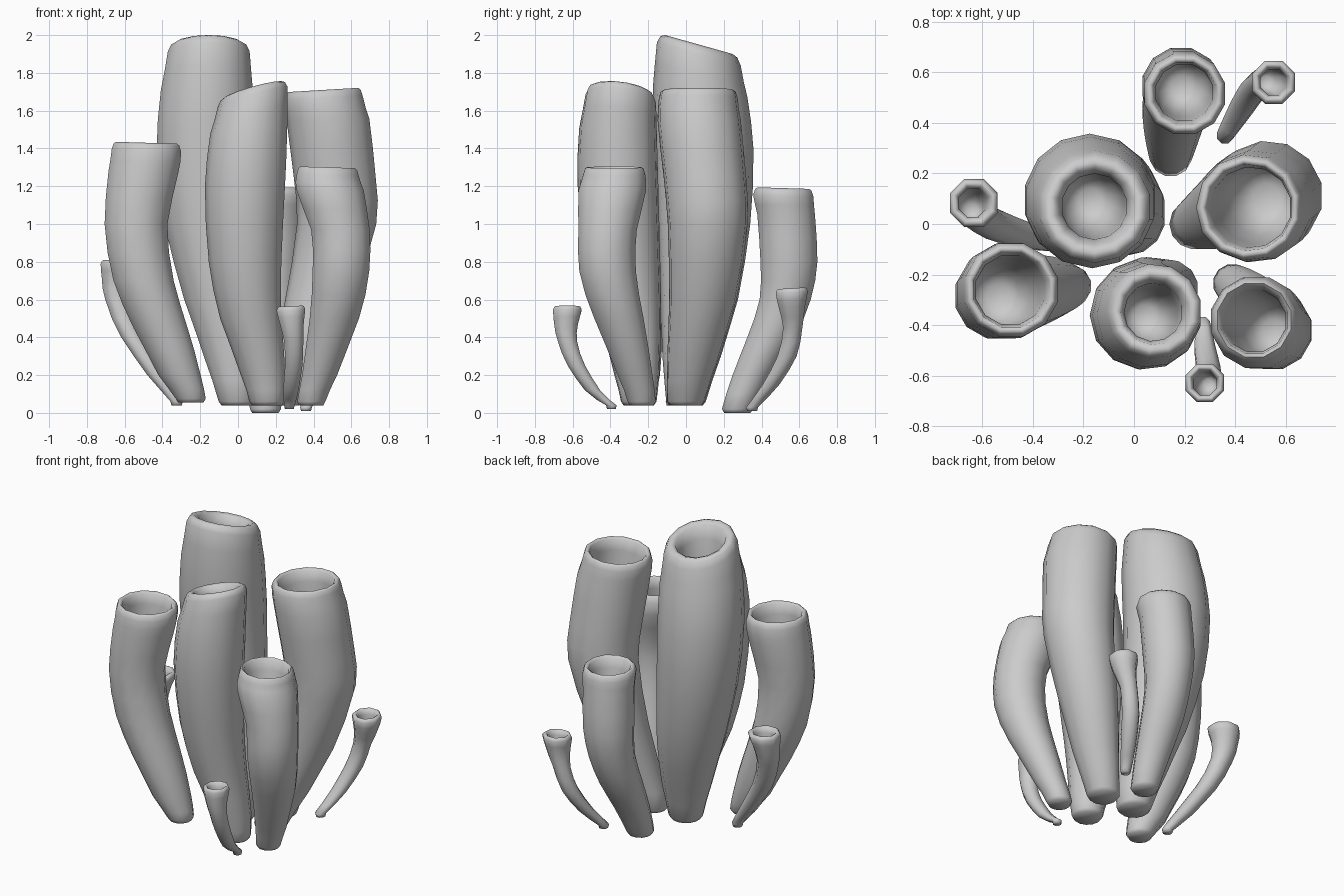
import bpy, bmesh, math


def refine(path):
    """Catmull-Rom midpoint between every two rows of the path."""
    out = [path[0]]
    for i in range(len(path) - 1):
        p0, p1, p2 = path[max(i - 1, 0)], path[i], path[i + 1]
        p3 = path[min(i + 2, len(path) - 1)]
        mid = [(-a + 9 * b + 9 * c - d) / 16 for a, b, c, d in zip(p0, p1, p2, p3)]
        mid[0] = (p1[0] + p2[0]) / 2
        out += [mid, p2]
    return out


def sample(path, z):
    """Centre of the tube at height z."""
    for a, b in zip(path, path[1:]):
        if z <= b[0]:
            t = max(0, (z - a[0]) / (b[0] - a[0]))
            return a[1] + (b[1] - a[1]) * t, a[2] + (b[2] - a[2]) * t
    return path[-1][1], path[-1][2]


def tube(name, path, hole, tilt=(0, 0), sides=12, depth=0.6, lip=0.04):
    """Hollow tube: path rows are (z, x, y, radius), last row is the shoulder."""
    path = refine(path)
    bm = bmesh.new()
    rings = []

    def ring(z, x, y, r, k=0.0):
        vs = []
        for i in range(sides):
            a = math.tau * (i + 0.5) / sides
            dx, dy = r * math.cos(a), r * math.sin(a)
            vs.append(bm.verts.new((x + dx, y + dy, z + k * (dx * tilt[0] + dy * tilt[1]))))
        rings.append(vs)

    # outer wall with a slightly rounded foot
    z, x, y, r = path[0]
    ring(z, x, y, r * 0.85)
    ring(z + 0.02, x, y, r)
    n = len(path)
    for i, (z, x, y, r) in enumerate(path[1:], 1):
        ring(z, x, y, r, max(0, 1 - 0.3 * (n - 1 - i)))
    # rounded lip
    w = r - hole
    ring(z + lip * 0.75, x, y, r - 0.2 * w, 1)
    ring(z + lip, x, y, r - 0.45 * w, 1)
    ring(z + lip * 0.7, x, y, r - 0.75 * w, 1)
    # cavity following the tube, ending in a round bowl
    for d, s, k in ((0.08, 1, 1), (0.4, 1, 0.3), (0.75, 0.9, 0), (0.92, 0.65, 0), (0.98, 0.35, 0)):
        zz = z - d * depth
        cx, cy = sample(path, zz)
        ring(zz, cx, cy, hole * s, k)
    for a, b in zip(rings, rings[1:]):
        for i in range(sides):
            j = (i + 1) % sides
            bm.faces.new((a[i], a[j], b[j], b[i]))
    bm.faces.new(rings[0][::-1])
    bm.faces.new(rings[-1])
    me = bpy.data.meshes.new(name)
    bm.to_mesh(me)
    bm.free()
    ob = bpy.data.objects.new(name, me)
    bpy.context.collection.objects.link(ob)
    bpy.ops.object.select_all(action='DESELECT')
    ob.select_set(True)
    bpy.context.view_layer.objects.active = ob
    bpy.ops.object.shade_smooth_by_angle(angle=math.radians(80))


# six large tubes
tube("tall_tube", [
    (0.04, 0.0, 0.0, 0.105), (0.3, -0.03, 0.03, 0.155), (0.6, -0.085, 0.07, 0.205),
    (1.0, -0.15, 0.095, 0.245), (1.4, -0.175, 0.095, 0.262), (1.7, -0.165, 0.075, 0.25),
    (1.9, -0.155, 0.068, 0.222)], 0.13, (0, -0.28), 14, 0.5, 0.05)
tube("front_tube", [
    (0.04, 0.155, -0.25, 0.095), (0.2, 0.135, -0.26, 0.12), (0.5, 0.07, -0.295, 0.165),
    (0.8, 0.04, -0.33, 0.195), (1.2, 0.04, -0.36, 0.215), (1.5, 0.06, -0.36, 0.207),
    (1.67, 0.08, -0.345, 0.188)], 0.115, (0.28, -0.12), 13, 0.45)
tube("right_tube", [
    (0.04, 0.24, 0.0, 0.1), (0.3, 0.33, 0.04, 0.14), (0.6, 0.43, 0.09, 0.18),
    (1.0, 0.525, 0.115, 0.213), (1.25, 0.515, 0.1, 0.22), (1.55, 0.48, 0.07, 0.222),
    (1.67, 0.455, 0.065, 0.21)], 0.16, (0.06, 0), 13, 0.5)
tube("front_right_tube", [
    (0.04, 0.388, -0.235, 0.077), (0.2, 0.432, -0.27, 0.096), (0.5, 0.51, -0.355, 0.135),
    (0.75, 0.545, -0.415, 0.155), (0.97, 0.542, -0.415, 0.16), (1.18, 0.487, -0.39, 0.185),
    (1.26, 0.475, -0.38, 0.17)], 0.125, (-0.03, 0), 12, 0.4)
tube("left_tube", [
    (0.055, -0.25, -0.245, 0.082), (0.2, -0.31, -0.25, 0.116), (0.45, -0.41, -0.265, 0.148),
    (0.7, -0.5, -0.28, 0.165), (1.0, -0.54, -0.285, 0.172), (1.28, -0.5, -0.265, 0.192),
    (1.39, -0.485, -0.26, 0.19)], 0.14, (-0.03, 0), 12, 0.45)
tube("back_tube", [
    (0.0, 0.145, 0.272, 0.085), (0.2, 0.15, 0.35, 0.107), (0.4, 0.16, 0.45, 0.13),
    (0.6, 0.175, 0.525, 0.14), (0.8, 0.185, 0.545, 0.156), (1.05, 0.195, 0.53, 0.158),
    (1.15, 0.2, 0.515, 0.165)], 0.115, (0, -0.03), 12, 0.4)

# three small tubes
tube("small_back_tube", [
    (0.01, 0.36, 0.35, 0.034), (0.15, 0.42, 0.45, 0.048), (0.3, 0.475, 0.535, 0.055),
    (0.45, 0.515, 0.565, 0.055), (0.56, 0.545, 0.56, 0.075), (0.64, 0.552, 0.56, 0.092)],
    0.055, (0, 0.06), 8, 0.18, 0.02)
tube("small_front_tube", [
    (0.02, 0.272, -0.395, 0.03), (0.12, 0.28, -0.495, 0.044), (0.25, 0.295, -0.58, 0.05),
    (0.38, 0.295, -0.628, 0.055), (0.47, 0.285, -0.635, 0.068), (0.545, 0.28, -0.628, 0.082)],
    0.05, (0.05, 0), 8, 0.16, 0.02)
tube("small_left_tube", [
    (0.04, -0.325, -0.075, 0.035), (0.2, -0.43, -0.045, 0.054), (0.4, -0.56, 0.0, 0.063),
    (0.6, -0.64, 0.055, 0.068), (0.72, -0.643, 0.08, 0.085), (0.79, -0.633, 0.083, 0.102)],
    0.06, (0, 0), 8, 0.18, 0.02)
